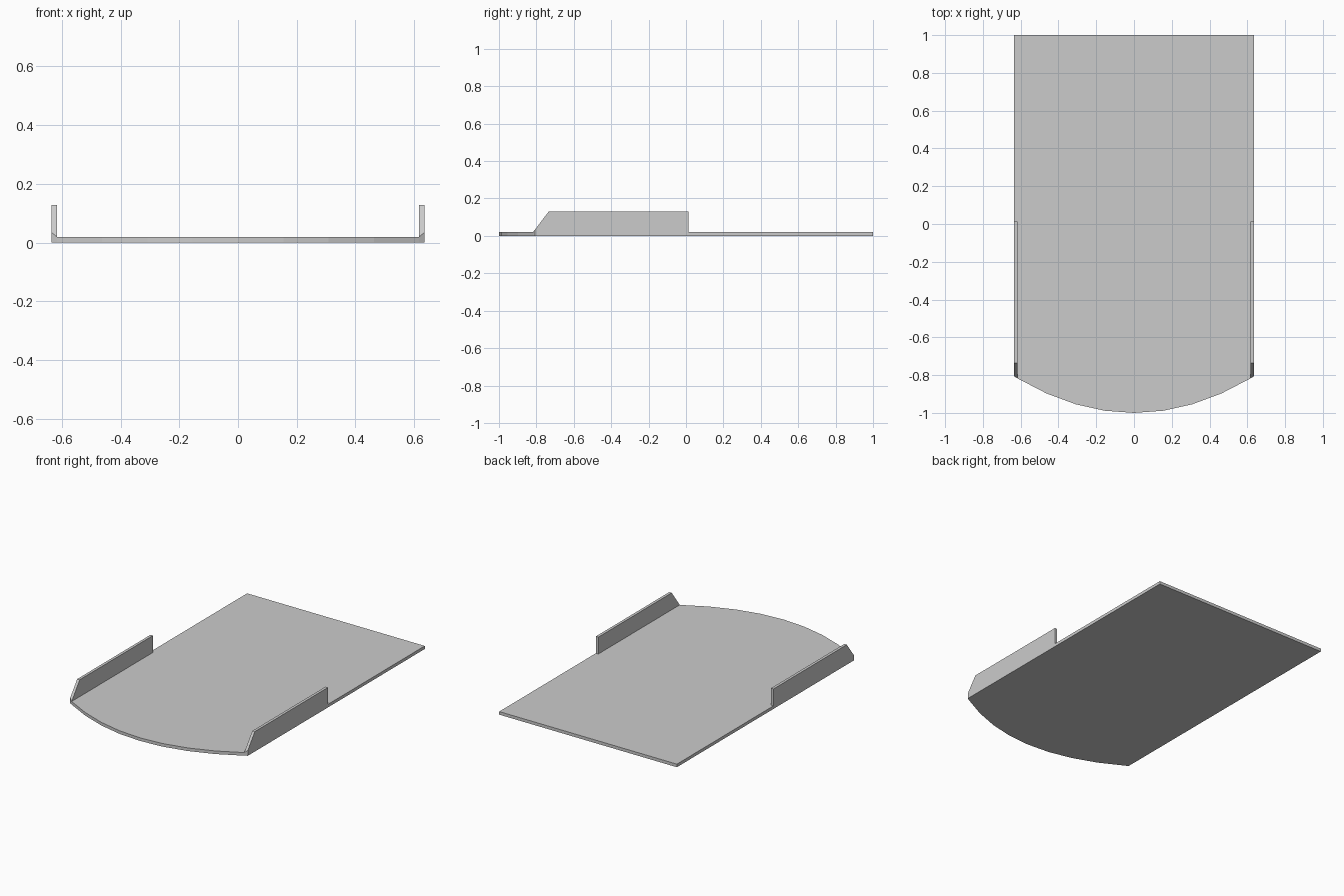
import bpy
import bmesh

cube = bpy.data.objects.get("Cube")
if cube:
    bpy.data.objects.remove(cube, do_unlink=True)

HALF_WIDTH, WALL_INNER = 0.635, 0.617
FLOOR_TOP, WALL_TOP = 0.02, 0.129
WALL_BACK, SLOPE_TOP = 0.013, -0.735

grey = bpy.data.materials.new("plain grey")
grey.use_nodes = True
colour = (0.6, 0.6, 0.6, 1)
grey.diffuse_color = colour
grey.node_tree.nodes["Principled BSDF"].inputs["Base Color"].default_value = colour


def front_curve(x):
    """y of the bowed front edge"""
    return -1 + 0.48 * x * x


def loft(name, ring_a, ring_b):
    """Closed solid between two matching outlines"""
    bm = bmesh.new()
    a = [bm.verts.new(p) for p in ring_a]
    b = [bm.verts.new(p) for p in ring_b]
    bm.faces.new(a)
    bm.faces.new(b)
    for i in range(len(a)):
        j = (i + 1) % len(a)
        bm.faces.new((a[i], a[j], b[j], b[i]))
    bmesh.ops.recalc_face_normals(bm, faces=bm.faces)
    mesh = bpy.data.meshes.new(name)
    bm.to_mesh(mesh)
    bm.free()
    mesh.materials.append(grey)
    obj = bpy.data.objects.new(name, mesh)
    bpy.context.collection.objects.link(obj)
    return obj


# Floor plate with a bowed front edge
front_xs = [-HALF_WIDTH] + [WALL_INNER * i / 4 for i in range(-4, 5)] + [HALF_WIDTH]
outline = [(x, front_curve(x)) for x in front_xs]
outline += [(HALF_WIDTH, 1), (-HALF_WIDTH, 1)]
loft("floor_plate",
     [(x, y, 0) for x, y in outline],
     [(x, y, FLOOR_TOP) for x, y in outline])


# Side walls: sloped front end, trimmed to follow the bowed edge
def wall_profile(x, side):
    y = front_curve(x)
    foot = front_curve(WALL_INNER)
    z = FLOOR_TOP + (WALL_TOP - FLOOR_TOP) * (y - foot) / (SLOPE_TOP - foot)
    points = [(y, FLOOR_TOP), (y, z + 0.0005), (SLOPE_TOP, WALL_TOP),
              (WALL_BACK, WALL_TOP), (WALL_BACK, FLOOR_TOP)]
    return [(side * x, py, pz) for py, pz in points]


for name, side in (("left_wall", 1), ("right_wall", -1)):
    loft(name, wall_profile(WALL_INNER, side), wall_profile(HALF_WIDTH, side))
